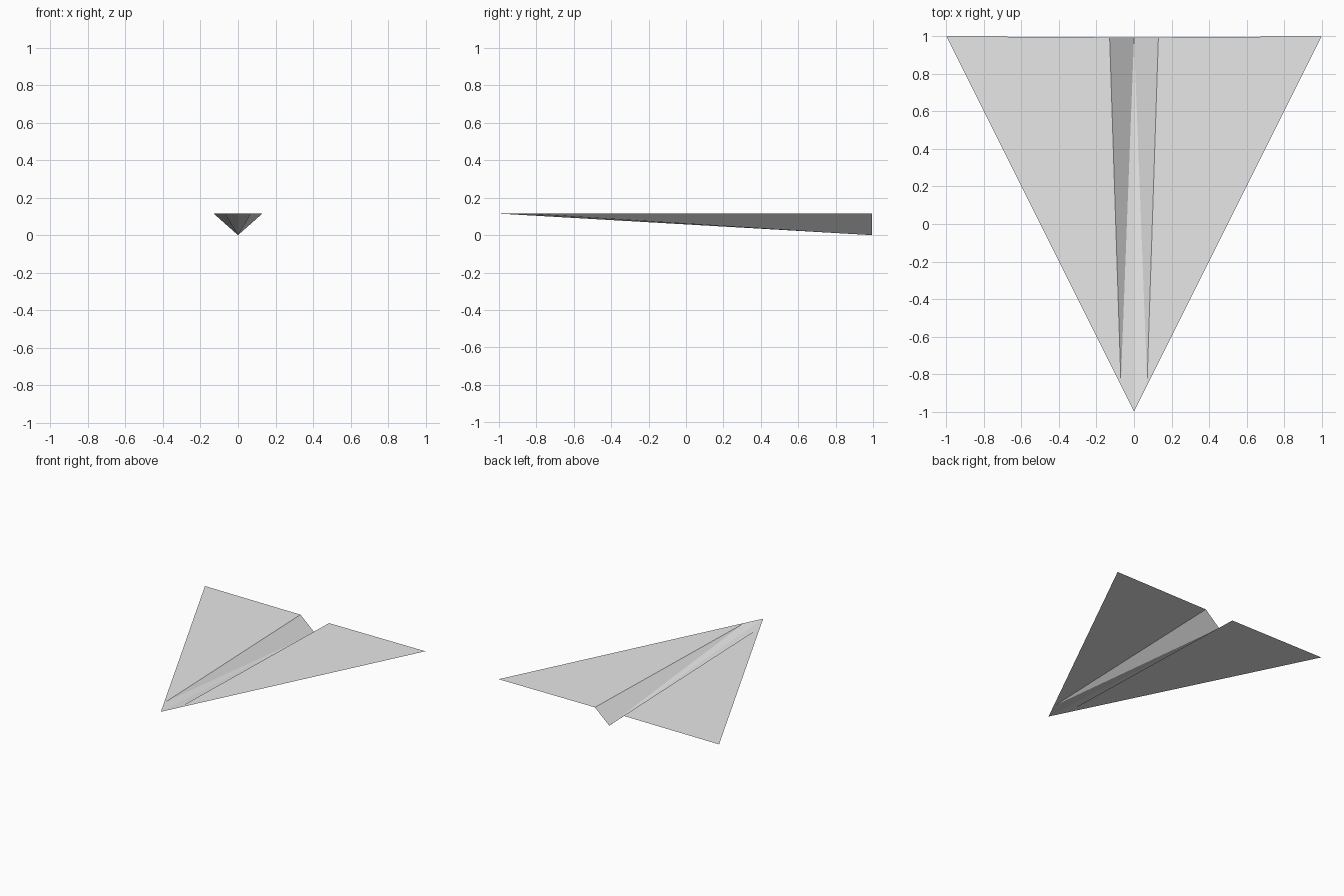
import bpy

if "Cube" in bpy.data.objects:
    bpy.data.objects.remove(bpy.data.objects["Cube"])

WING_Z = 0.115   # height of the flat wings
REAR_Y = 0.995   # rear of the folds

# Key points of the right half of the folded sheet
nose = (0, -1, WING_Z)
tip = (1, 1, WING_Z)
fold_front = (0.07, -0.84, WING_Z)
fold_rear = (0.13, REAR_Y, WING_Z)
keel_rear = (0, REAR_Y, 0)

paper = bpy.data.materials.new("light grey paper")
paper.diffuse_color = (0.8, 0.8, 0.8, 1)
paper.use_nodes = True
paper.node_tree.nodes["Principled BSDF"].inputs["Base Color"].default_value = paper.diffuse_color


def folded_part(name, faces):
    """Make flat sheet faces for the right half and mirror them to the left."""
    points = sorted({p for f in faces for p in f})
    mesh = bpy.data.meshes.new(name)
    mesh.from_pydata(points, [], [[points.index(p) for p in f] for f in faces])
    mesh.materials.append(paper)
    obj = bpy.data.objects.new(name, mesh)
    bpy.context.collection.objects.link(obj)
    mirror = obj.modifiers.new("mirror", 'MIRROR')
    mirror.use_axis[0] = True
    return obj


# Flat wings
folded_part("wings", [(nose, tip, fold_rear, fold_front)])

# V-shaped keel between the wings
folded_part("keel", [(nose, fold_front, keel_rear),
                     (fold_front, fold_rear, keel_rear)])
